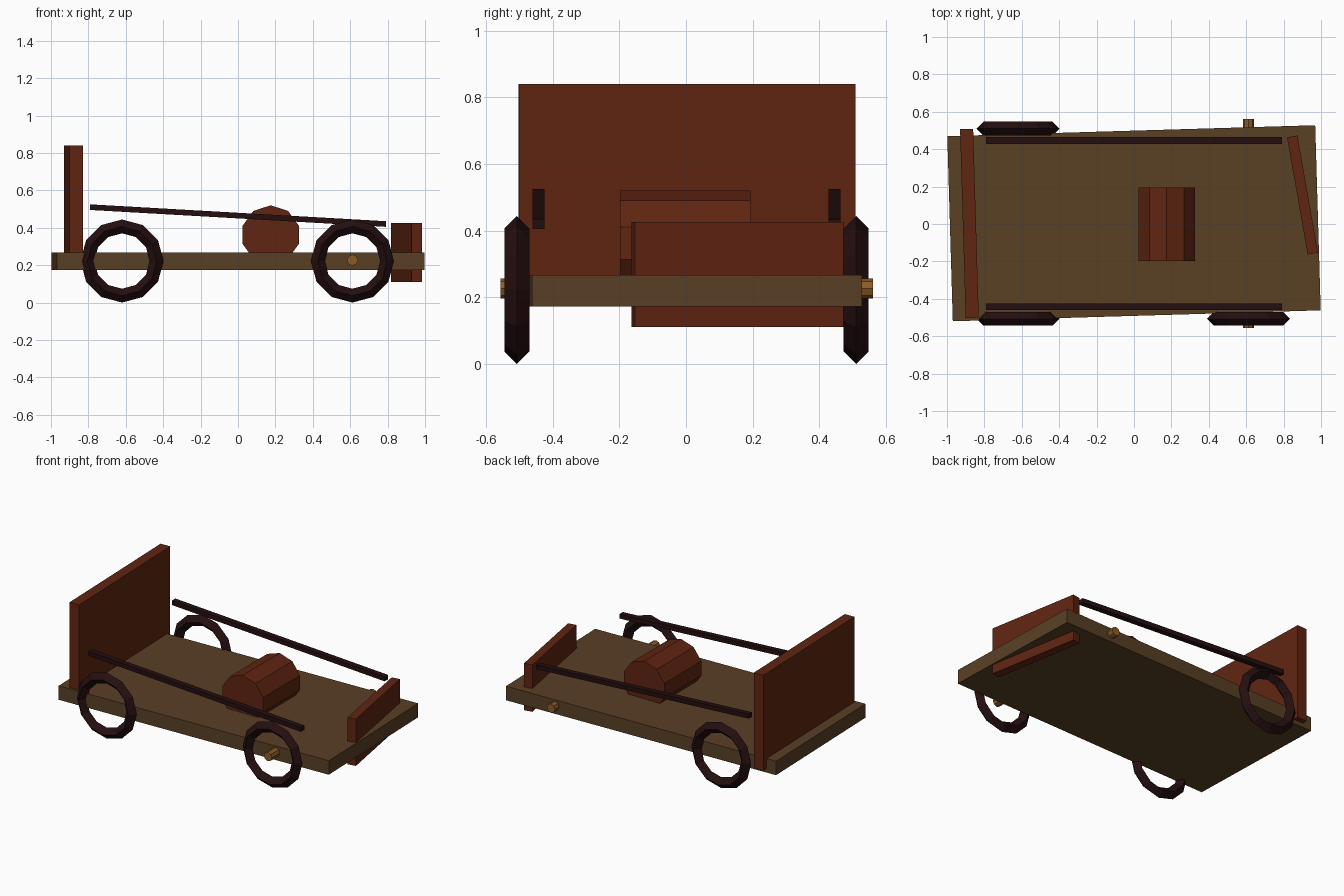
import bpy
from math import radians, pi

if "Cube" in bpy.data.objects:
    bpy.data.objects.remove(bpy.data.objects["Cube"])


def material(name, rgb):
    m = bpy.data.materials.new(name)
    m.diffuse_color = (*rgb, 1)
    m.use_nodes = True
    m.node_tree.nodes["Principled BSDF"].inputs["Base Color"].default_value = m.diffuse_color
    return m


BROWN = material("deck_brown", (0.1, 0.05, 0.018))
RUST = material("rust_red", (0.115, 0.018, 0.0055))
DARK = material("dark_maroon", (0.018, 0.0045, 0.005))
GOLD = material("golden_wood", (0.26, 0.105, 0.02))


def finish(name, mat):
    o = bpy.context.object
    o.name = name
    o.data.materials.append(mat)
    return o


def box(name, loc, size, mat, rot=(0, 0, 0)):
    bpy.ops.mesh.primitive_cube_add(size=1, location=loc,
                                    rotation=[radians(a) for a in rot])
    o = finish(name, mat)
    o.scale = size
    return o


def cross_cylinder(name, loc, radius, length, sides, mat):
    # cylinder lying along y with a vertex at the top
    bpy.ops.mesh.primitive_cylinder_add(vertices=sides, radius=radius, depth=length,
                                        location=loc, rotation=(pi / 2, 0, 0))
    return finish(name, mat)


def wheel(name, loc):
    # ring with a diamond cross-section
    bpy.ops.mesh.primitive_torus_add(major_radius=0.185, minor_radius=0.037,
                                     major_segments=12, minor_segments=4,
                                     location=loc, rotation=(pi / 2, 0, 0))
    return finish(name, DARK)


# slightly skewed deck and end boards
box("deck", (0, 0.004, 0.22), (1.968, 0.99, 0.094), BROWN, (0, 0, 1.7))
box("tall_end_board", (-0.88, 0.003, 0.52), (0.07, 1.01, 0.64), RUST, (0, 0, 1.7))
box("low_end_board", (0.901, 0.155, 0.268), (0.056, 0.636, 0.315), RUST, (0, 0, 10))

# barrel resting in the deck
cross_cylinder("barrel", (0.175, -0.002, 0.362), 0.158, 0.392, 10, RUST)

# sloping side rails
for side, y in (("front", -0.443), ("back", 0.446)):
    box(side + "_rail", (0, y, 0.465), (1.585, 0.036, 0.03), DARK, (0, 3.26, 0))

# three wheels (one is missing) and the single axle
wheel("front_left_wheel", (-0.62, -0.507, 0.222))
wheel("front_right_wheel", (0.612, -0.507, 0.222))
wheel("back_left_wheel", (-0.62, 0.51, 0.222))
cross_cylinder("axle", (0.612, 0.002, 0.227), 0.03, 1.118, 8, GOLD)
